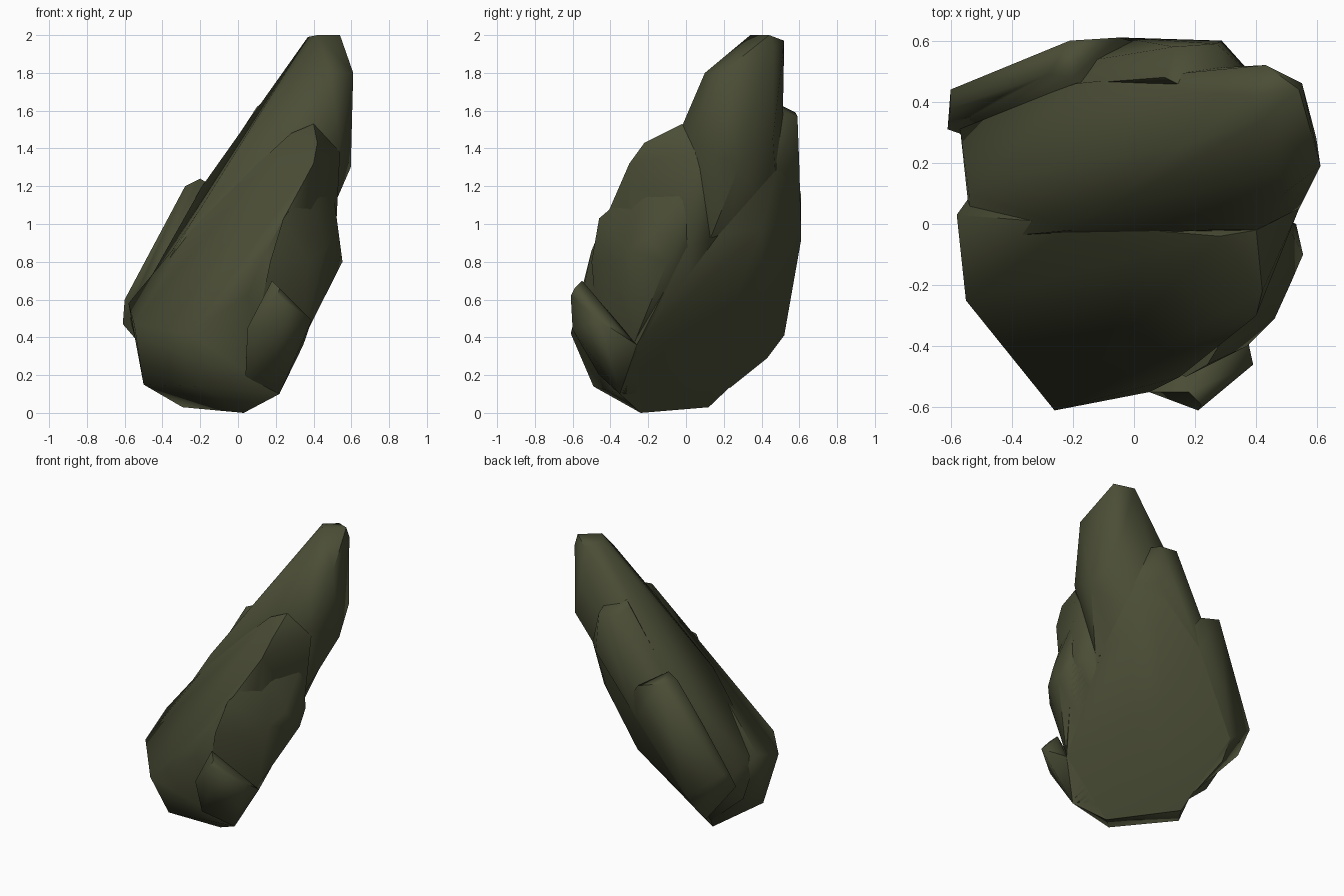
import bpy, bmesh, math

stone = bpy.data.materials.new("olive stone")
stone.diffuse_color = (0.07, 0.075, 0.037, 1)


def on_cleave(y, z):
    """Point on the sloping underside plane shared by all the shards."""
    return (0.823 * z - 0.968 * y - 0.202, y, z)


def shard(name, flat, outer):
    """Convex rock chunk from cleavage-plane corners (y, z) and outer corners."""
    bm = bmesh.new()
    for p in [on_cleave(*f) for f in flat] + outer:
        bm.verts.new(p)
    bmesh.ops.convex_hull(bm, input=bm.verts)
    junk = [v for v in bm.verts if not v.link_faces]
    bmesh.ops.delete(bm, geom=junk, context='VERTS')
    bmesh.ops.dissolve_limit(bm, angle_limit=math.radians(3),
                             verts=bm.verts, edges=bm.edges)
    bmesh.ops.recalc_face_normals(bm, faces=bm.faces)
    me = bpy.data.meshes.new(name)
    bm.to_mesh(me)
    bm.free()
    me.materials.append(stone)
    ob = bpy.data.objects.new(name, me)
    bpy.context.collection.objects.link(ob)
    bpy.ops.object.select_all(action='DESELECT')
    ob.select_set(True)
    bpy.context.view_layer.objects.active = ob
    bpy.ops.object.shade_smooth_by_angle(angle=math.radians(60))


# Gently swollen underside joining the shards
shard("underside",
      [(-.24, 0), (.12, .03), (.52, .41), (.61, .92), (.58, 1.2),
       (.48, 1.29), (.17, .94), (-.12, .53), (-.26, .36)],
      [(.36, .4, .97), (.25, .52, 1.0), (.1, .4, .58), (.19, .22, .49),
       (-.05, .05, .6)])

# Tall leaning slab that ends in the peak
shard("peak_slab",
      [(.46, 1.45), (.28, 1.3), (.17, .94), (0, .6), (.12, .06), (.2, .16),
       (.5, .9)],
      [(.42, .34, 2.0), (.54, .44, 2.0), (.43, .52, 1.97), (.37, .42, 1.99),
       (.55, .46, 1.93), (.61, .19, 1.8), (.49, .1, 1.8), (.54, .05, 1.42),
       (.4, -.02, 1.52), (.25, -.02, 1.47), (.22, .46, 1.74),
       (-.19, .46, 1.2), (-.57, .32, .5), (-.54, .1, .58), (-.53, -.05, .55),
       (-.52, .1, .28), (-.2, -.02, 1.08)])

# Broad bulging shard at the front
shard("front_shard",
      [(-.24, 0), (.12, .03), (-.35, .1), (-.26, .36), (0, .87), (.17, .94)],
      [(.4, -.02, 1.53), (.28, -.04, 1.48), (.42, -.22, 1.43),
       (.54, .05, 1.38), (.28, -.38, 1.1), (.4, -.3, 1.32), (-.2, 0, 1.04),
       (-.58, .03, .58), (-.55, -.25, .47), (-.26, -.61, .42),
       (.05, -.55, .62), (-.53, .1, .5), (.15, -.5, .86), (-.5, -.15, .15),
       (-.52, -.1, .28), (-.2, -.49, .14)])

# Ledge on the right flank
shard("right_ledge",
      [(0, .89), (-.1, .8), (-.12, .53), (.05, .8)],
      [(.34, -.27, .38), (.46, -.31, .86), (.37, -.4, .8), (.4, -.2, 1.25),
       (.24, -.46, 1.03), (.51, -.2, .93), (.08, -.46, .36), (.5, 0, 1.2),
       (.17, -.5, .8)])

# Small chip low on the front right
shard("front_chip",
      [(-.35, .1), (-.26, .36), (-.24, .1)],
      [(.21, -.61, .62), (.39, -.46, .49), (.18, -.55, .7), (.05, -.55, .45),
       (.04, -.46, .2), (.2, -.6, .44), (.35, -.36, .45), (.22, -.59, .66)])

# Low back shard
shard("back_shard_low",
      [(.23, .13), (.43, .29), (.52, .41), (.61, .92), (.58, 1.0), (.2, .6)],
      [(-.6, .44, .6), (-.61, .31, .47), (-.6, .38, .6), (-.21, .6, 1.2),
       (-.28, .49, 1.2), (-.2, .48, 1.24), (-.43, .42, .9), (-.05, .61, 1.15),
       (-.3, .2, .4)])

# Long back plate behind the peak
shard("back_plate",
      [(.52, .41), (.61, .92), (.58, 1.2), (.6, 1.3), (.48, 1.29), (.3, .9)],
      [(.13, .58, 1.59), (.27, .59, 1.57), (.14, .46, 1.65), (.1, .48, 1.62),
       (-.16, .46, 1.22), (.3, .46, 1.6), (-.48, .48, .6), (-.1, .3, .9)])
